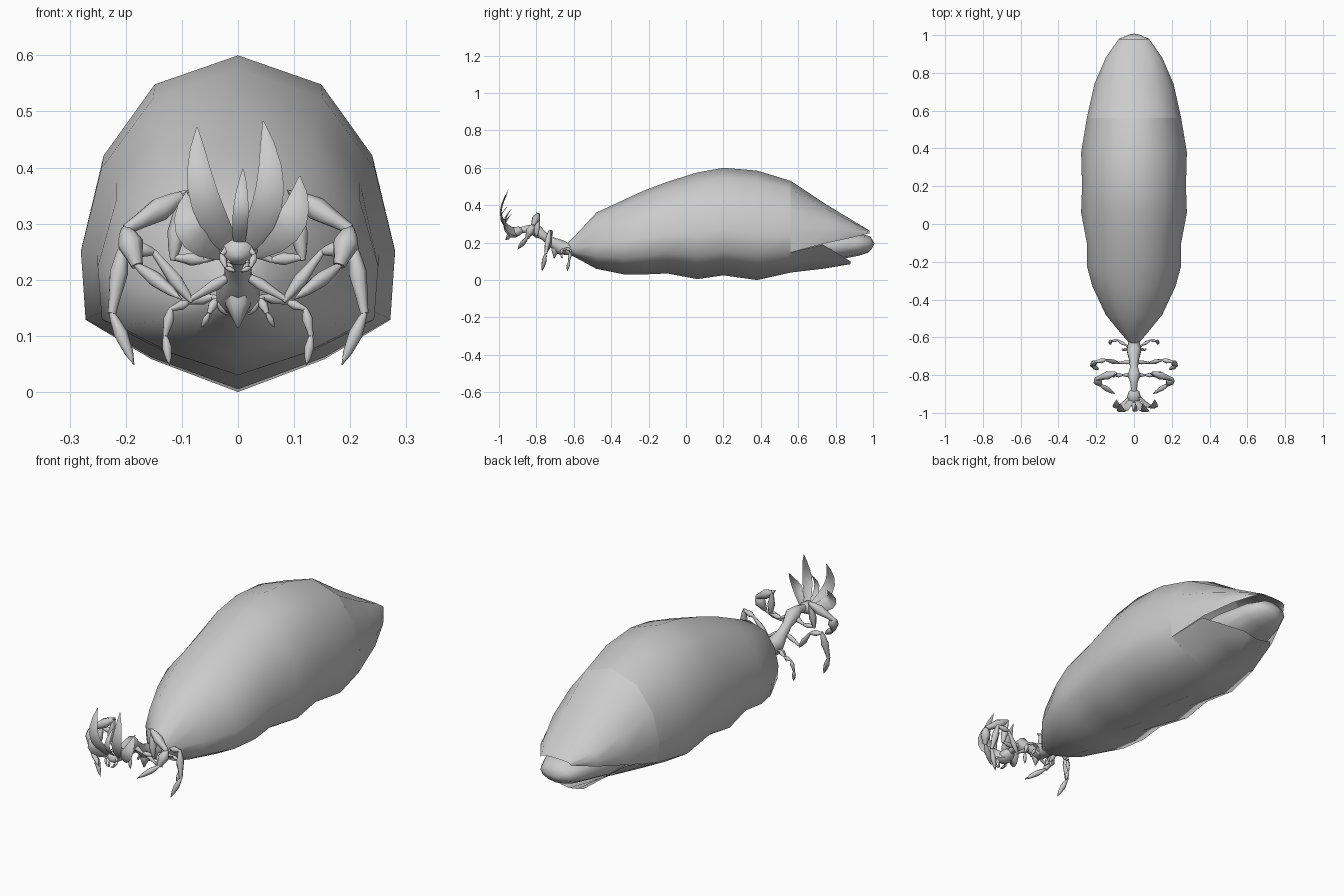
import bpy
import bmesh
import math
from mathutils import Vector

cube = bpy.data.objects.get("Cube")
if cube:
    bpy.data.objects.remove(cube, do_unlink=True)

GREY = (0.6, 0.6, 0.6, 1)
mat = bpy.data.materials.new("plain_grey")
mat.use_nodes = True
mat.diffuse_color = GREY
mat.node_tree.nodes["Principled BSDF"].inputs["Base Color"].default_value = GREY


def loft(bm, rings, closed=True, cap=False):
    """Skin a row of equal rings of points."""
    rows = [[bm.verts.new(p) for p in ring] for ring in rings]
    n = len(rows[0])
    for a, b in zip(rows, rows[1:]):
        for i in range(n if closed else n - 1):
            j = (i + 1) % n
            bm.faces.new((a[i], a[j], b[j], b[i]))
    if cap:
        bm.faces.new(rows[0])
        bm.faces.new(rows[-1])


def tube(bm, path, radii, ref, sides=8, flat=1.0):
    """Tapered tube along a path; flat squeezes it along the ref direction."""
    path = [Vector(p) for p in path]
    rings = []
    for i, p in enumerate(path):
        t = (path[min(i + 1, len(path) - 1)] - path[max(i - 1, 0)]).normalized()
        side = t.cross(Vector(ref)).normalized()
        up = side.cross(t)
        angles = [math.tau * k / sides for k in range(sides)]
        rings.append([p + radii[i] * (side * math.cos(a) + up * flat * math.sin(a))
                      for a in angles])
    loft(bm, rings, cap=True)


def finish(name, bm, angle=60):
    bmesh.ops.recalc_face_normals(bm, faces=bm.faces[:])
    mesh = bpy.data.meshes.new(name)
    bm.to_mesh(mesh)
    bm.free()
    mesh.materials.append(mat)
    obj = bpy.data.objects.new(name, mesh)
    bpy.context.collection.objects.link(obj)
    bpy.ops.object.select_all(action="DESELECT")
    obj.select_set(True)
    bpy.context.view_layer.objects.active = obj
    bpy.ops.object.shade_smooth_by_angle(angle=math.radians(angle))


# Half cross-section of the abdomen, from belly to back: (width, height)
HALF = [(0, 0), (.55, .1), (.97, .22), (1, .43), (.87, .69), (.54, .91), (0, 1)]


def section(half, y, w, top, low):
    """Scale a half section between low and top, without mirroring."""
    v0, v1 = half[0][1], half[-1][1]
    return [Vector((u * w, y, low + (v - v0) / (v1 - v0) * (top - low))) for u, v in half]


def flipped(points):
    return [Vector((-p.x, p.y, p.z)) for p in reversed(points)]


# Abdomen: (y, half width, top, bottom)
stations = [(-.63, .025, .2, .14), (-.59, .06, .24, .12), (-.48, .15, .36, .06),
            (-.33, .22, .43, .03), (-.22, .25, .48, .03), (-.1, .25, .525, .035),
            (.06, .28, .575, .005), (.2, .275, .6, .025), (.38, .28, .585, 0),
            (.56, .25, .53, .04)]
bm = bmesh.new()
rings = []
for s in stations:
    half = section(HALF, *s)
    rings.append(half + flipped(half)[1:-1])
loft(bm, rings)
finish("abdomen", bm, 80)

# Back shell reaching over the tail
bm = bmesh.new()
rings = []
for s in [(.56, .25, .53, .148), (.74, .21, .41, .195), (.88, .15, .325, .225),
          (.98, .08, .265, .25)]:
    half = section(HALF[2:], *s)
    rings.append(half + flipped(half)[1:])
loft(bm, rings, closed=False)
finish("back_shell", bm, 80)

# Belly plate under the tail
bm = bmesh.new()
rings = []
for s in [(.56, .25, .148, .04), (.73, .21, .19, .06), (.88, .08, .1, .085)]:
    half = section(HALF[:3], *s)
    rings.append(flipped(half) + half[1:])
loft(bm, rings, closed=False)
finish("belly_plate", bm, 80)

# Soft tail end between the two plates
bm = bmesh.new()
tube(bm, [(0, .5, .17), (0, .75, .18), (0, .92, .19), (0, .98, .19), (0, 1, .18)],
     [.15, .15, .11, .08, .03], (0, 0, 1), 12, .55)
finish("tail_end", bm, 80)

# Thorax and neck
bm = bmesh.new()
tube(bm, [(0, -.58, .17), (0, -.63, .165), (0, -.67, .175), (0, -.72, .205), (0, -.76, .235),
          (0, -.8, .265), (0, -.84, .275), (0, -.89, .265)],
     [.045, .032, .04, .026, .022, .034, .02, .016], (1, 0, 0), 10)
tube(bm, [(0, -.69, .19), (0, -.7, .155), (0, -.705, .115)], [.03, .022, .002], (0, 1, 0), 6)
finish("thorax", bm, 80)

# Head
bm = bmesh.new()
tube(bm, [(0, -.87, .265), (0, -.89, .263), (0, -.92, .255), (0, -.945, .245), (0, -.955, .24)],
     [.012, .03, .038, .026, .008], (0, 0, 1), 10, .8)
finish("head", bm, 80)

# Crest petals: tip x, tip z, outward bow, half width
petals = {"right_inner": (-.073, .472, -.02, .026), "left_inner": (.045, .483, .03, .026),
          "right_outer": (-.092, .357, -.03, .028), "left_outer": (.11, .385, .03, .028),
          "middle": (.009, .397, 0, .013)}
for label, (x, z, bow, w) in petals.items():
    bm = bmesh.new()
    y = -.9 if "outer" in label else -.92
    base = Vector((x * .12, y, .25))
    tip = Vector((x, y - .03, z))
    path, radii = [], []
    for i in range(8):
        t = i / 7
        swell = math.sin(math.pi * t)
        path.append(base.lerp(tip, t) + Vector((bow * swell, -.055 * swell, -abs(bow) * .6 * swell)))
        radii.append(.001 + w * math.sin(math.pi * (.15 + .85 * t)) ** .8 if i < 7 else .001)
    tube(bm, path, radii, (0, 1, 0), 6, .22)
    finish(label + "_crest_petal", bm, 50)

# Limbs: joints on the left, and the swelling of each segment
limbs = {
    "front_arm": ([(.01, -.8, .26), (.06, -.8, .235), (.115, -.8, .24), (.1, -.79, .35),
                   (.2, -.82, .29), (.18, -.85, .225), (.1, -.9, .165)],
                  [.012, .012, .017, .022, .024, .014]),
    "middle_leg": ([(.01, -.73, .21), (.085, -.735, .165), (.15, -.72, .25), (.205, -.73, .26),
                    (.225, -.75, .14), (.185, -.77, .048)],
                   [.011, .013, .014, .017, .013]),
    "hind_leg": ([(.01, -.66, .15), (.045, -.64, .17), (.088, -.615, .16), (.12, -.62, .148),
                  (.13, -.625, .1), (.122, -.635, .048)],
                 [.01, .01, .009, .01, .009]),
    "small_hook": ([(.02, -.65, .14), (.04, -.66, .165), (.052, -.67, .14), (.065, -.66, .115)],
                   [.008, .009, .006]),
    "upper_jaw": ([(.012, -.935, .26), (.03, -.95, .245), (.022, -.96, .222), (.004, -.962, .215)],
                  [.008, .007, .005]),
    "lower_jaw": ([(.008, -.93, .245), (.018, -.945, .23), (.006, -.955, .212)],
                  [.006, .005]),
}
for side, sign in (("left", 1), ("right", -1)):
    for label, (joints, swell) in limbs.items():
        bm = bmesh.new()
        pts = [Vector((x * sign, y, z)) for x, y, z in joints]
        for i, r in enumerate(swell):
            a, b = pts[i], pts[i + 1]
            last = i == len(swell) - 1
            tube(bm, [a.lerp(b, t) for t in (-.05, .12, .4, .75, 1)],
                 [r * .3, r * .65, r, r * .65, r * (.05 if last else .45)], (0, 1, 0), 7)
        # Thorn at the raised elbow
        if label == "front_arm":
            tube(bm, [pts[3], pts[3] + Vector((-.012 * sign, -.01, .01))], [.01, .001], (0, 1, 0), 5)
        finish(side + "_" + label, bm, 60)
